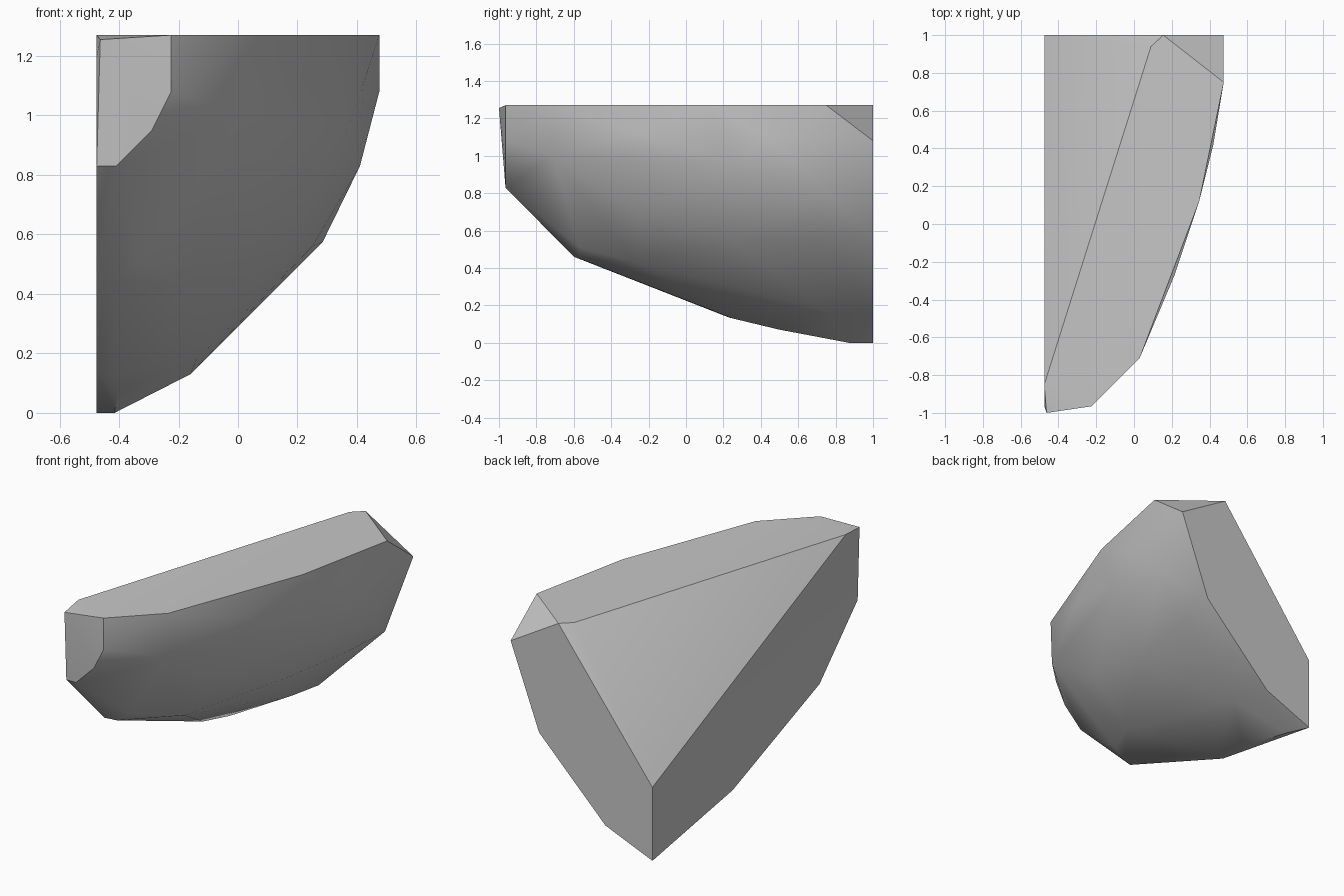
import bpy
import bmesh
import math

# Remove the default cube only
default_cube = bpy.data.objects.get("Cube")
if default_cube:
    bpy.data.objects.remove(default_cube, do_unlink=True)

SIDE = -.475   # flat side wall
TOP = 1.27     # flat upper face


def make_material(name, colour):
    material = bpy.data.materials.new(name)
    material.use_nodes = True
    material.diffuse_color = colour
    shader = material.node_tree.nodes["Principled BSDF"]
    shader.inputs["Base Color"].default_value = colour
    shader.inputs["Roughness"].default_value = .8
    return material


# Flat upper face outline (x, y)
top_outline = [(.155, 1), (.09, .94), (SIDE, -.85), (-.225, -.965),
               (.03, -.71), (.345, .12), (.475, .75)]

# Lower edge of the flat side wall (y, z)
side_outline = [(1, .445), (1, 0), (.23, .135), (-.6, .46),
                (-.965, .83), (-.965, 1.2)]

# Cross-sections of the rounded flank, front to back: y, then (x, z) points
flank_sections = [
    (-.965, [(-.225, 1.08), (-.29, .95), (-.41, .83)]),
    (-.71, [(.02, 1)]),
    (-.57, [(-.1, .76), (-.33, .51), (-.41, .45)]),
    (-.27, [(.215, 1.12), (.06, .7), (-.17, .43)]),
    (.25, [(.365, .95), (.16, .55), (-.41, .13)]),
    (.42, [(.42, 1.1), (-.14, .29)]),
    (.5, [(-.405, .07)]),
    (.72, [(.41, .83), (.25, .56), (-.14, .18)]),
    (.87, [(-.415, 0)]),
    (1, [(.475, 1.08), (.285, .575), (-.16, .13)]),
]

points = [(x, y, TOP) for x, y in top_outline]
points += [(SIDE, y, z) for y, z in side_outline]
for y, profile in flank_sections:
    points += [(x, y, z) for x, z in profile]
points.append((-.463, -1, 1.255))   # tip of the narrow end

# Wrap the sections into one solid chunk
bm = bmesh.new()
for point in points:
    bm.verts.new(point)
bmesh.ops.convex_hull(bm, input=bm.verts[:])
loose = [v for v in bm.verts if not v.link_faces]
bmesh.ops.delete(bm, geom=loose, context='VERTS')
# Merge the triangles of each flat wall
bmesh.ops.dissolve_limit(bm, angle_limit=math.radians(1),
                         verts=bm.verts[:], edges=bm.edges[:])
bmesh.ops.recalc_face_normals(bm, faces=bm.faces[:])

mesh = bpy.data.meshes.new("rock_chunk")
bm.to_mesh(mesh)
bm.free()
rock = bpy.data.objects.new("rock_chunk", mesh)
bpy.context.collection.objects.link(rock)
mesh.materials.append(make_material("stone grey", (.57, .57, .57, 1)))

# Smooth flank with crisp broken edges
bpy.ops.object.select_all(action='DESELECT')
rock.select_set(True)
bpy.context.view_layer.objects.active = rock
bpy.ops.object.shade_smooth_by_angle(angle=math.radians(34))
